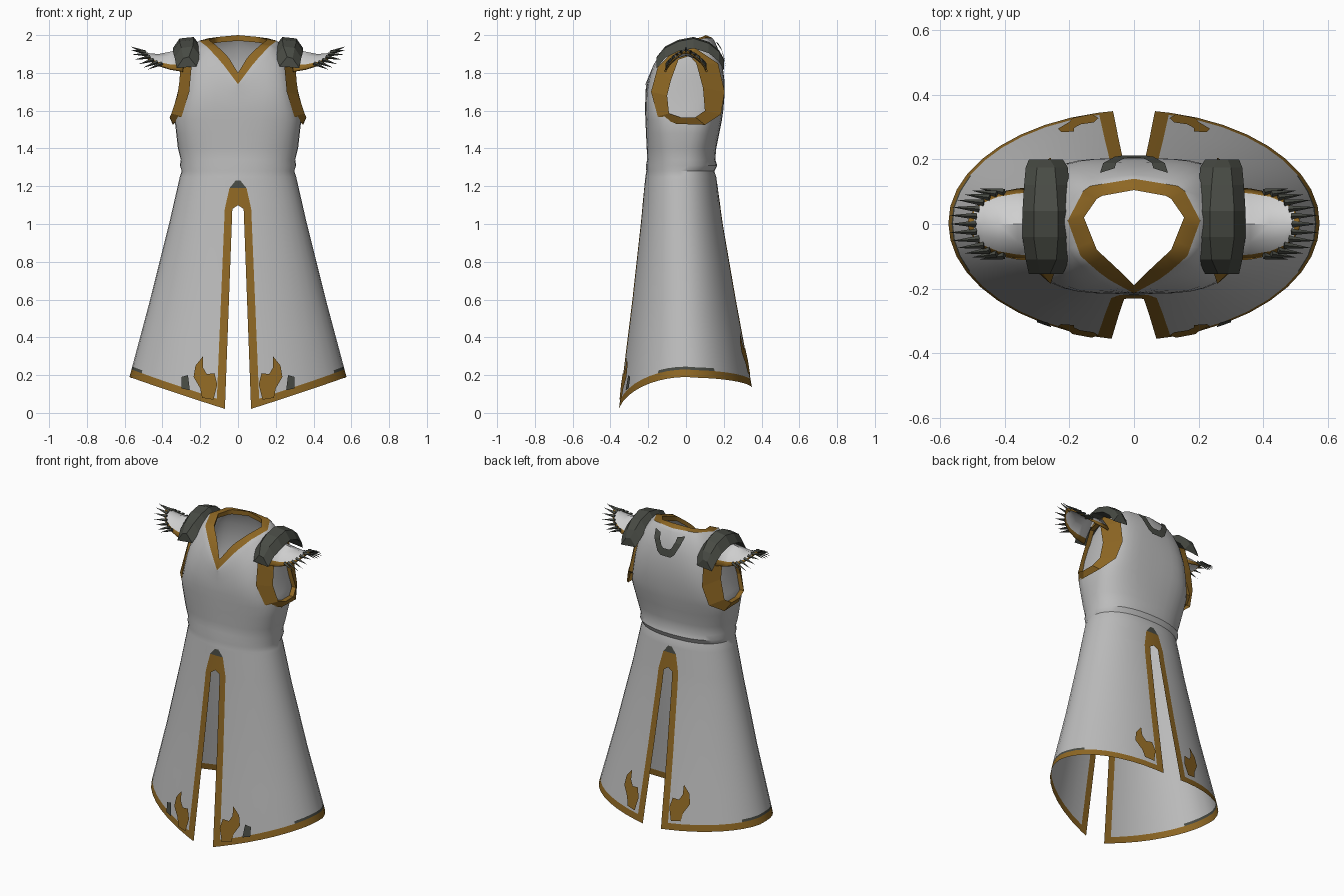
import bpy, bmesh, math
from mathutils import Vector

if "Cube" in bpy.data.objects:
    bpy.data.objects.remove(bpy.data.objects["Cube"])


def material(name, rgb):
    m = bpy.data.materials.new(name)
    m.diffuse_color = (*rgb, 1)
    m.use_nodes = True
    m.node_tree.nodes["Principled BSDF"].inputs["Base Color"].default_value = m.diffuse_color
    return m


CLOTH = material("grey cloth", (0.50, 0.50, 0.50))
GOLD = material("gold trim", (0.27, 0.135, 0.017))
DARK = material("dark leather", (0.065, 0.07, 0.058))
WHITE = material("white shell", (0.62, 0.62, 0.62))


def make(name, verts, faces, mats, index=None, smooth=False, fix=False, thick=0):
    """Right-hand half of a part, mirrored across x."""
    me = bpy.data.meshes.new(name)
    me.from_pydata([tuple(v) for v in verts], [], faces)
    for m in mats:
        me.materials.append(m)
    if index:
        for p, i in zip(me.polygons, index):
            p.material_index = i
    if fix:
        bm = bmesh.new()
        bm.from_mesh(me)
        bmesh.ops.recalc_face_normals(bm, faces=bm.faces)
        bm.to_mesh(me)
        bm.free()
    ob = bpy.data.objects.new(name, me)
    bpy.context.collection.objects.link(ob)
    if smooth:
        bpy.ops.object.select_all(action='DESELECT')
        ob.select_set(True)
        bpy.context.view_layer.objects.active = ob
        bpy.ops.object.shade_smooth_by_angle(angle=math.radians(35))
    if thick:
        ob.modifiers.new("thickness", 'SOLIDIFY').thickness = thick
    ob.modifiers.new("mirror", 'MIRROR')
    return ob


def interp(table, x):
    """Piecewise linear lookup; rows are (key, value, value...)."""
    if x <= table[0][0]:
        return table[0][1:]
    for p, q in zip(table, table[1:]):
        if x <= q[0]:
            f = (x - p[0]) / (q[0] - p[0])
            return tuple(u + (v - u) * f for u, v in zip(p[1:], q[1:]))
    return table[-1][1:]


# Robe profile: height, half width, front y, back y, squareness
PROFILE = [(0, .615, -.36, .375, 2), (.2, .572, -.335, .34, 2), (.6, .465, -.285, .265, 2),
           (1.0, .365, -.24, .195, 2.1), (1.25, .308, -.215, .16, 2.2), (1.28, .298, -.21, .15, 2.3),
           (1.31, .308, -.212, .165, 2.3), (1.34, .303, -.206, .155, 2.4), (1.4, .318, -.208, .16, 2.5),
           (1.55, .335, -.215, .19, 3), (1.62, .315, -.217, .2, 3.6), (1.7, .295, -.213, .205, 3.8),
           (1.8, .285, -.195, .205, 3.5), (1.87, .275, -.165, .193, 3), (1.92, .26, -.13, .18, 2.8),
           (1.96, .21, -.1, .16, 2.5), (2, .18, -.08, .13, 2.4)]
SLIT = [(0, .07), (1.08, .03), (1.1, 0), (2, 0)]
SLIT_TRIM = [(0, .115), (1.08, .07), (1.19, .045), (1.23, .012), (1.3, .04), (2, .04)]
# Neckline loops by angle: front to back
NECK_OUT = [(0, 0, -.215, 1.74), (25, .09, -.165, 1.86), (50, .165, -.1, 1.94),
            (90, .205, .01, 1.97), (135, .15, .115, 1.985), (180, 0, .14, 1.985)]
NECK_IN = [(0, 0, -.19, 1.80), (25, .055, -.135, 1.89), (50, .115, -.08, 1.945),
           (90, .155, .02, 1.975), (135, .11, .085, 1.99), (180, 0, .105, 2.0)]


def ring_point(z, t):
    a, yf, yb, n = interp(PROFILE, z)
    s, c = max(math.sin(t), 0), math.cos(t)
    y = (yf + yb) / 2 - math.copysign((yb - yf) / 2 * abs(c) ** (2 / n), c)
    return Vector((a * s ** (2 / n), y, z))


def angle_at(x, z):
    a, _, _, n = interp(PROFILE, z)
    return math.asin(min(1, x / a) ** (n / 2))


K = 9                      # angle steps per quarter


def column_angle(c, z):
    j = min(c, 2 * (K + 1) - c)
    if j == 0:
        t = angle_at(interp(SLIT, z)[0], z)
    else:
        t1 = angle_at(interp(SLIT_TRIM, z)[0], z)
        t = t1 + (math.pi / 2 - t1) * (j - 1) / K
    return t if c <= K + 1 else math.pi - t


# Robe: hem rows, skirt, waist, chest, then blended into the neckline
COLS = 2 * (K + 1) + 1
verts, labels = [], []


def add_row(label, fn):
    labels.append(label)
    verts.extend(fn(c) for c in range(COLS))


def hem_row(lift):
    def fn(c):
        s = math.sin(column_angle(c, .15))
        z = lift + (.19 * s if c <= K + 1 else .13 + .057 * s)
        return ring_point(z, column_angle(c, z))
    return fn


def chest_row(f):
    def fn(c):
        t = column_angle(c, 1.7)
        neck = Vector(interp(NECK_OUT, math.degrees(t)))
        z = 1.6 + (neck.z - 1.6) * f
        return ring_point(z, t).lerp(neck, f ** 4)
    return fn


def neck_row(drop, inset):
    def fn(c):
        p = Vector(interp(NECK_IN, math.degrees(column_angle(c, 1.7))))
        return Vector((p.x * (1 + inset), p.y, p.z - drop))
    return fn


add_row("hem", hem_row(0))
add_row("seam", hem_row(.04))
add_row("skirt", hem_row(.055))
for z in (.4, .6, .8, 1.0, 1.08):
    add_row("skirt", lambda c, z=z: ring_point(z, column_angle(c, z)))
for z in (1.1, 1.19, 1.23, 1.25, 1.28, 1.31, 1.34, 1.4, 1.48, 1.55, 1.6):
    label = {1.1: "skirt", 1.19: "peak"}.get(z, "chest")
    add_row(label, lambda c, z=z: ring_point(z, column_angle(c, z)))
for f in (.2, .4, .6, .75, .88):
    add_row("chest", chest_row(f))
add_row("collar", chest_row(1))
add_row("collar", neck_row(0, 0))
add_row("end", neck_row(.03, .04))

faces, index = [], []
for r in range(len(labels) - 1):
    for c in range(COLS - 1):
        q = r * COLS + c
        faces.append((q, q + 1, q + COLS + 1, q + COLS))
        edge = c in (0, COLS - 2)
        lab = labels[r]
        gold = lab in ("hem", "collar") or (edge and lab in ("skirt", "seam"))
        dark = (edge and lab == "peak") or (lab == "seam" and abs(c - K - .5) < 3)
        index.append(1 if gold else 2 if dark else 0)
make("robe", verts, faces, [CLOTH, GOLD, DARK], index, smooth=True)


# Flat ornaments laid on the cloth
def on_cloth(x, z, back, off=.009):
    t = angle_at(x, z)
    p = ring_point(z, math.pi - t if back else t)
    return (x, p.y + (off if back else -off), z)


def plate(name, pts, back, mat):
    order = pts if not back else pts[::-1]
    make(name, [on_cloth(x, z, back) for x, z in order], [tuple(range(len(pts)))], [mat])


FLAME = [(.13, .07), (.19, .08), (.20, .13), (.235, .19), (.225, .25), (.185, .30),
         (.185, .24), (.165, .205), (.125, .21), (.11, .15)]
plate("front_flame", FLAME, False, GOLD)
plate("back_flame", [(x, .13 + z * 1.0) for x, z in FLAME], True, GOLD)
plate("front_hem_patch", [(.255, .12), (.30, .13), (.30, .19), (.265, .20)], False, DARK)

# Dark band framing a patch at the back of the neck
outer = [(.105, 1.965), (.095, 1.92), (.06, 1.85), (.035, 1.83), (0, 1.83)]
inner = [(.06, 1.955), (.055, 1.925), (.035, 1.885), (.02, 1.875), (0, 1.875)]
vs = [on_cloth(x, z, True, .012) for x, z in outer + inner]
make("nape_band", vs, [(i, i + 5, i + 6, i + 1) for i in range(4)], [DARK])

# Armhole trim: flared ring with an inner lip
OUT = [(-.185, 1.70), (-.15, 1.57), (-.05, 1.53), (.1, 1.525), (.185, 1.58),
       (.205, 1.70), (.17, 1.85), (.05, 1.93), (-.05, 1.93), (-.15, 1.83)]
INN = [(-.1, 1.68), (-.09, 1.585), (-.03, 1.565), (.05, 1.565), (.1, 1.60),
       (.09, 1.72), (.055, 1.85), (.02, 1.89), (-.04, 1.87), (-.08, 1.76)]
X_OUT = [(1.53, .345), (1.6, .315), (1.7, .288), (1.8, .278), (1.93, .27)]
X_IN = [(1.565, .362), (1.6, .345), (1.7, .315), (1.8, .306), (1.9, .30)]
vs = [(interp(X_OUT, z)[0] - (.03 if abs(y) > .14 else 0), y, z) for y, z in OUT]
vs += [(interp(X_IN, z)[0], y, z) for y, z in INN]
vs += [(interp(X_IN, z)[0] - .03, y, z) for y, z in INN]
fs = [(k + i, k + (i + 1) % 10, k + 10 + (i + 1) % 10, k + 10 + i) for k in (0, 10) for i in range(10)]
make("armhole_trim", vs, fs, [GOLD])

# Shoulder pad: faceted band arching front to back (y, top z, inner x, outer x)
PAD = [(-.155, 1.885, .22, .325), (-.11, 1.94, .20, .335), (-.04, 1.975, .195, .345),
       (.04, 1.99, .195, .345), (.12, 1.965, .20, .34), (.175, 1.92, .205, .335), (.2, 1.875, .22, .325)]
vs = []
for y, z, a, b in PAD:
    vs += [(a, y, z - .05), (a + .04, y, z), (b - .035, y, z - .008), (b, y, z - .06)]
fs = [(4 * i + j, 4 * i + (j + 1) % 4, 4 * i + 4 + (j + 1) % 4, 4 * i + 4 + j)
      for i in range(len(PAD) - 1) for j in range(4)]
fs += [(0, 1, 2, 3), tuple(4 * len(PAD) - 4 + j for j in range(4))]
make("shoulder_pad", vs, fs, [DARK], fix=True)

# Winged shoulder cap: (x, half width, ridge z, edge z)
CAP = [(.29, .115, 1.93, 1.81), (.36, .11, 1.912, 1.822), (.42, .098, 1.90, 1.842),
       (.465, .077, 1.903, 1.868), (.495, .045, 1.912, 1.895), (.512, .014, 1.92, 1.915)]
S = [-1, -.86, -.5, 0, .5, .86, 1]
vs = [(x, w * s, e + (r - e) * (1 - s * s)) for x, w, r, e in CAP for s in S]
fs, index = [], []
for i in range(len(CAP) - 1):
    for j in range(6):
        q = i * 7 + j
        fs.append((q, q + 7, q + 8, q + 1))
        index.append(1 if j in (0, 5) or i == len(CAP) - 2 else 0)
make("shoulder_wing", vs, fs, [WHITE, GOLD], index, smooth=True, thick=.01)

# Fan of small spikes around the wing edge
vs, fs = [], []
for k in range(-6, 7):
    s, c = math.sin(math.radians(k * 14)), math.cos(math.radians(k * 14))
    base = Vector((.40 + .1 * c, .1 * s, 1.912 - .065 * s * s))
    d = Vector((1, .15 * s, .4 - .85 * abs(s)))
    rot = d.to_track_quat('Z', 'Y')
    n = len(vs)
    for m in range(4):
        g = m * math.pi / 2
        vs.append(base + rot @ Vector((.011 * math.cos(g), .011 * math.sin(g), -.01)))
    vs.append(base + d.normalized() * .075)
    fs += [(n + m, n + (m + 1) % 4, n + 4) for m in range(4)] + [(n + 3, n + 2, n + 1, n)]
make("wing_spikes", vs, fs, [DARK])
